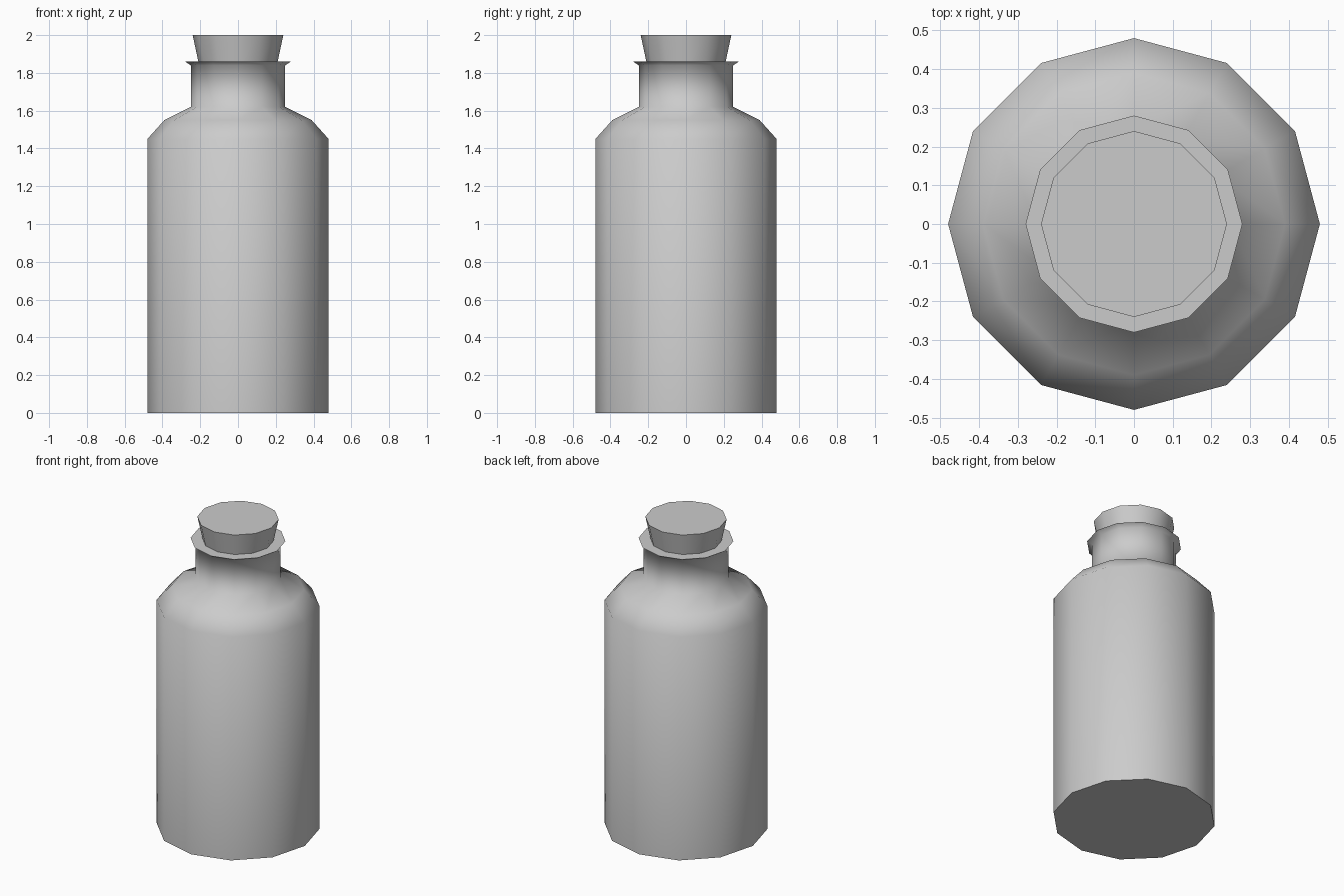
import bpy, bmesh, math

cube = bpy.data.objects.get("Cube")
if cube:
    bpy.data.objects.remove(cube, do_unlink=True)

SIDES = 12

grey = bpy.data.materials.new("plain grey")
grey.use_nodes = True
colour = (0.6, 0.6, 0.6, 1)
grey.diffuse_color = colour
grey.node_tree.nodes["Principled BSDF"].inputs["Base Color"].default_value = colour


def lathe(name, profile):
    """Turn (radius, height) points into a closed solid around z."""
    bm = bmesh.new()
    rings = []
    for r, z in profile:
        rings.append([bm.verts.new((r * math.cos(math.tau * i / SIDES),
                                    r * math.sin(math.tau * i / SIDES), z))
                      for i in range(SIDES)])
    for low, high in zip(rings, rings[1:]):
        for i in range(SIDES):
            j = (i + 1) % SIDES
            bm.faces.new((low[i], low[j], high[j], high[i]))
    bm.faces.new(rings[0][::-1])
    bm.faces.new(rings[-1])
    mesh = bpy.data.meshes.new(name)
    bm.to_mesh(mesh)
    bm.free()
    mesh.materials.append(grey)
    obj = bpy.data.objects.new(name, mesh)
    bpy.context.collection.objects.link(obj)
    bpy.ops.object.select_all(action="DESELECT")
    obj.select_set(True)
    bpy.context.view_layer.objects.active = obj
    bpy.ops.object.shade_smooth_by_angle(angle=math.radians(70))
    return obj


# Bottle: straight wall, two-step shoulder, neck and flared lip
lathe("bottle", [(0.48, 0), (0.48, 1.45), (0.39, 1.55), (0.25, 1.62),
                 (0.25, 1.84), (0.28, 1.86)])

# Tapered stopper resting in the mouth
lathe("stopper", [(0.21, 1.86), (0.24, 2.0)])
